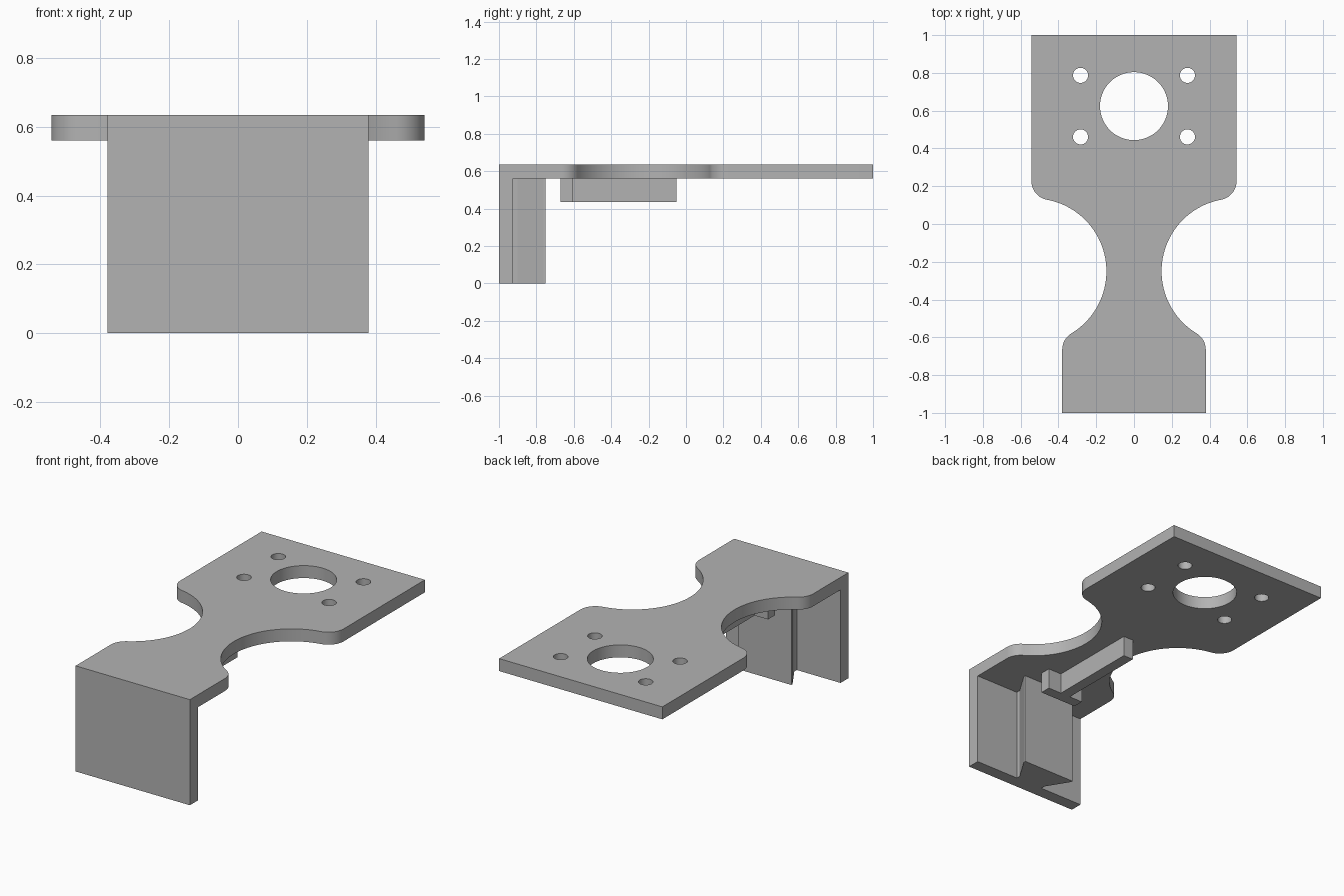
import bpy, bmesh
from math import atan2, cos, sin, pi, radians, sqrt

cube = bpy.data.objects.get("Cube")
if cube:
    bpy.data.objects.remove(cube, do_unlink=True)

TOP, UNDER = 0.635, 0.56       # plate surfaces
RIB_LOW = 0.435                # lower face of the stiffening rib
WALL_BACK = -0.925             # inner face of the front wall

grey = bpy.data.materials.new("plain grey")
grey.use_nodes = True
grey.diffuse_color = (0.45, 0.45, 0.45, 1)
grey.node_tree.nodes["Principled BSDF"].inputs["Base Color"].default_value = (0.45, 0.45, 0.45, 1)


def arc(cx, cy, r, start, end, steps):
    """Points along an arc, both ends included."""
    return [(cx + r * cos(start + (end - start) * i / steps),
             cy + r * sin(start + (end - start) * i / steps)) for i in range(steps + 1)]


def circle(cx, cy, r, steps):
    return arc(cx, cy, r, 0, 2 * pi, steps)[:-1]


def mirrored(half):
    """Close a right-hand half outline by reflecting it in x."""
    return half + [(-x, y) for x, y in reversed(half)]


def prism(name, loops, low, high):
    """Extrude an outline, with optional hole loops, between two heights."""
    bm = bmesh.new()
    for loop in loops:
        verts = [bm.verts.new((x, y, low)) for x, y in loop]
        for a, b in zip(verts, verts[1:] + verts[:1]):
            bm.edges.new((a, b))
    bmesh.ops.triangle_fill(bm, edges=bm.edges[:], use_beauty=True, normal=(0, 0, -1))
    grown = bmesh.ops.extrude_face_region(bm, geom=bm.faces[:], use_keep_orig=True)
    raised = [g for g in grown["geom"] if isinstance(g, bmesh.types.BMVert)]
    bmesh.ops.translate(bm, verts=raised, vec=(0, 0, high - low))
    bmesh.ops.recalc_face_normals(bm, faces=bm.faces[:])
    mesh = bpy.data.meshes.new(name)
    bm.to_mesh(mesh)
    bm.free()
    mesh.materials.append(grey)
    obj = bpy.data.objects.new(name, mesh)
    bpy.context.collection.objects.link(obj)
    return obj


# Plate outline: waist arc blended into both side edges by tangent fillets
WAIST_X, WAIST_Y, WAIST_R, FILLET = 0.531, -0.25, 0.385, 0.1
FRONT_X, REAR_X = 0.38, 0.543


def fillet_centre(side_x, direction):
    x = side_x - FILLET
    rise = sqrt((WAIST_R + FILLET) ** 2 - (WAIST_X - x) ** 2)
    return x, WAIST_Y + direction * rise


fx, fy = fillet_centre(FRONT_X, -1)
rx, ry = fillet_centre(REAR_X, 1)
front_angle = atan2(WAIST_Y - fy, WAIST_X - fx)
rear_angle = atan2(WAIST_Y - ry, WAIST_X - rx)
half = [(FRONT_X, -1)]
half += arc(fx, fy, FILLET, 0, front_angle, 10)
half += arc(WAIST_X, WAIST_Y, WAIST_R, front_angle + pi, rear_angle + pi, 40)[1:-1]
half += arc(rx, ry, FILLET, rear_angle, 0, 10)
half += [(REAR_X, 1)]

# Motor-style opening with four bolt holes around it
HOLE_Y = 0.624
holes = [circle(0, HOLE_Y, 0.18, 64)]
holes += [circle(sx * 0.283, HOLE_Y + sy * 0.163, 0.04, 28) for sx in (-1, 1) for sy in (-1, 1)]
plate = prism("mounting_plate", [mirrored(half)] + holes, UNDER, TOP)

# Front wall hanging from the plate
prism("front_wall", [mirrored([(FRONT_X, -1), (FRONT_X, WALL_BACK)])], 0, UNDER)

# Dovetail rail on the inside of the wall
rail = [(0.09, WALL_BACK), (0.09, -0.90), (0.175, -0.762), (0.175, -0.75)]
prism("dovetail_rail", [mirrored(rail)], 0, UNDER)

# T-shaped stiffening rib under the waist
rib = [(0.122, -0.67), (0.122, -0.605), (0.033, -0.605), (0.033, -0.05)]
prism("stiffening_rib", [mirrored(rib)], RIB_LOW, UNDER)

# Smooth the curved walls, keep the corners sharp
bpy.ops.object.select_all(action="DESELECT")
plate.select_set(True)
bpy.context.view_layer.objects.active = plate
bpy.ops.object.shade_smooth_by_angle(angle=radians(30))
